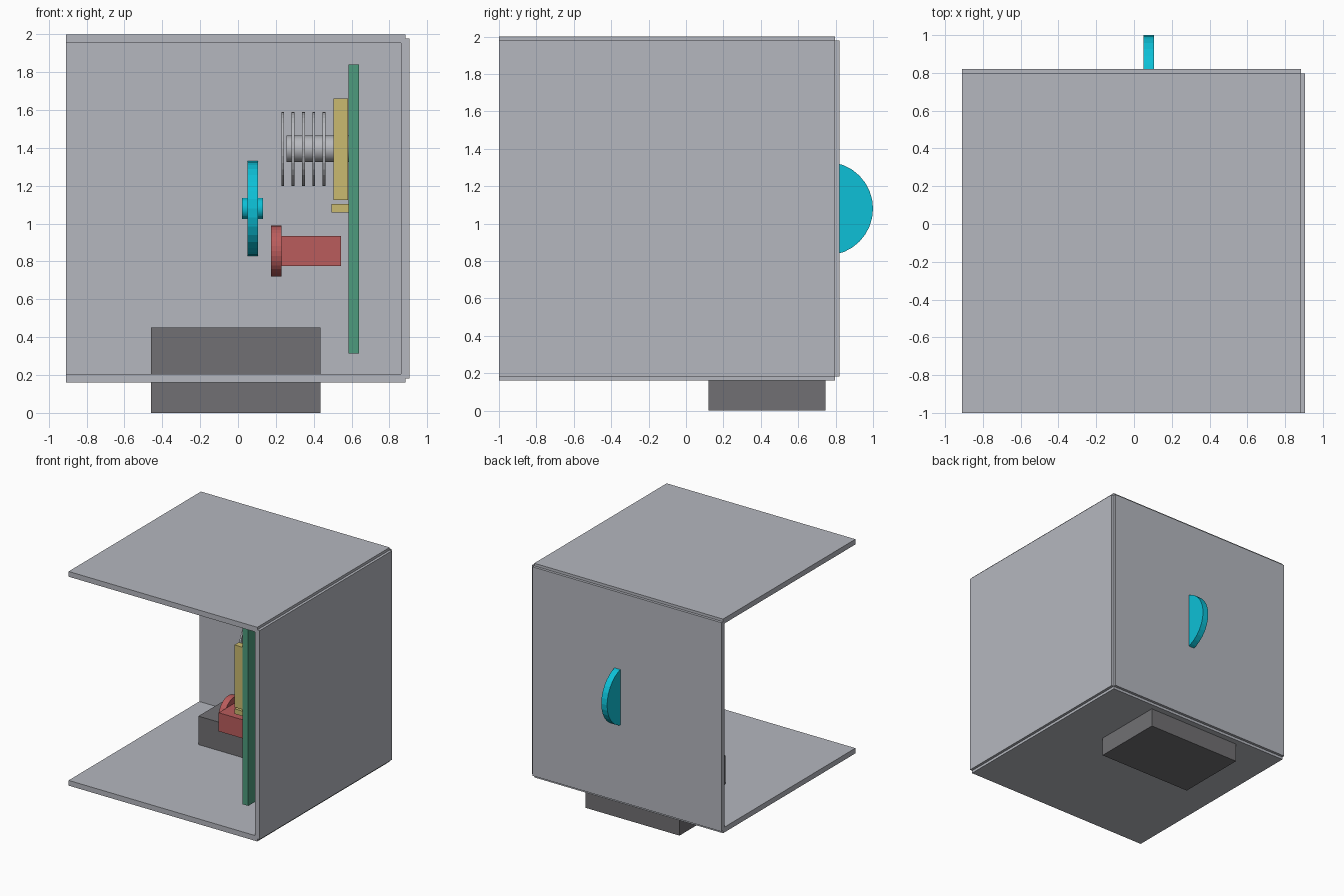
import bpy, math

if "Cube" in bpy.data.objects:
    bpy.data.objects.remove(bpy.data.objects["Cube"])


def material(name, rgb):
    m = bpy.data.materials.new(name)
    m.diffuse_color = (*rgb, 1)
    m.use_nodes = True
    m.node_tree.nodes["Principled BSDF"].inputs["Base Color"].default_value = m.diffuse_color
    return m


GREY = material("case_grey", (0.46, 0.475, 0.52))
DARK = material("dark_grey", (0.165, 0.163, 0.172))
GREEN = material("board_green", (0.075, 0.33, 0.205))
RED = material("card_red", (0.49, 0.107, 0.107))
YELLOW = material("memory_yellow", (0.59, 0.49, 0.16))
CYAN = material("fan_cyan", (0.004, 0.53, 0.68))
SILVER = material("cooler_silver", (0.47, 0.48, 0.51))


def box(name, mat, x, y, z):
    bpy.ops.mesh.primitive_cube_add(
        size=1, location=[sum(r) / 2 for r in (x, y, z)])
    o = bpy.context.object
    o.name = name
    o.scale = [r[1] - r[0] for r in (x, y, z)]
    bpy.ops.object.transform_apply(location=False, rotation=False, scale=True)
    o.data.materials.append(mat)
    return o


def disc(name, mat, x, y, z, r):
    """Cylinder lying along x."""
    bpy.ops.mesh.primitive_cylinder_add(
        vertices=32, radius=r, depth=x[1] - x[0],
        location=(sum(x) / 2, y, z), rotation=(0, math.pi / 2, 0))
    o = bpy.context.object
    o.name = name
    o.data.materials.append(mat)
    return o


# Case: four panels, each centred on its plane, leaving stepped outer corners
L, F = -0.91, -1.0
R, B, LO, HI, T = 0.884, 0.797, 0.183, 1.978, 0.0225
box("case_top", GREY, (L, R), (F, B), (HI - T, HI + T))
box("case_bottom", GREY, (L, R), (F, B), (LO - T, LO + T))
box("case_right_side", GREY, (R - T, R + T), (F, B), (LO, HI))
box("case_back", GREY, (L, R), (B - T, B + T), (LO, HI))

# Power supply through the floor
box("power_supply", DARK, (-0.46, 0.435), (0.12, 0.745), (0, 0.45))

# Circuit board on the right
box("main_board", GREEN, (0.585, 0.64), (-0.775, 0.75), (0.315, 1.84))

# Memory sticks and expansion slot
for i in range(3):
    y = -0.77 + 0.12 * i
    box(f"memory_stick_{i + 1}", YELLOW, (0.505, 0.58), (y, y + 0.06), (1.125, 1.66))
box("expansion_slot", YELLOW, (0.495, 0.585), (-0.755, 0.3), (1.06, 1.103))

# Graphics card with fans
box("graphics_card", RED, (0.23, 0.545), (-0.59, 0.35), (0.775, 0.935))
for i, y in enumerate((-0.38, 0.14)):
    disc(f"card_fan_{i + 1}", RED, (0.175, 0.23), y, 0.855, 0.135)

# Processor cooler
stem = disc("cooler_stem", SILVER, (0.255, 0.585), -0.12, 1.395, 0.07)
bpy.ops.object.shade_smooth_by_angle(angle=math.radians(30))
for i in range(5):
    x = 0.229 + 0.0545 * i
    disc(f"cooler_fin_{i + 1}", SILVER, (x, x + 0.015), -0.12, 1.395, 0.195)

# Rear fan poking through the back panel
disc("rear_fan", CYAN, (0.05, 0.105), 0.75, 1.08, 0.25)
disc("rear_fan_hub", CYAN, (0.02, 0.132), 0.75, 1.08, 0.055)
